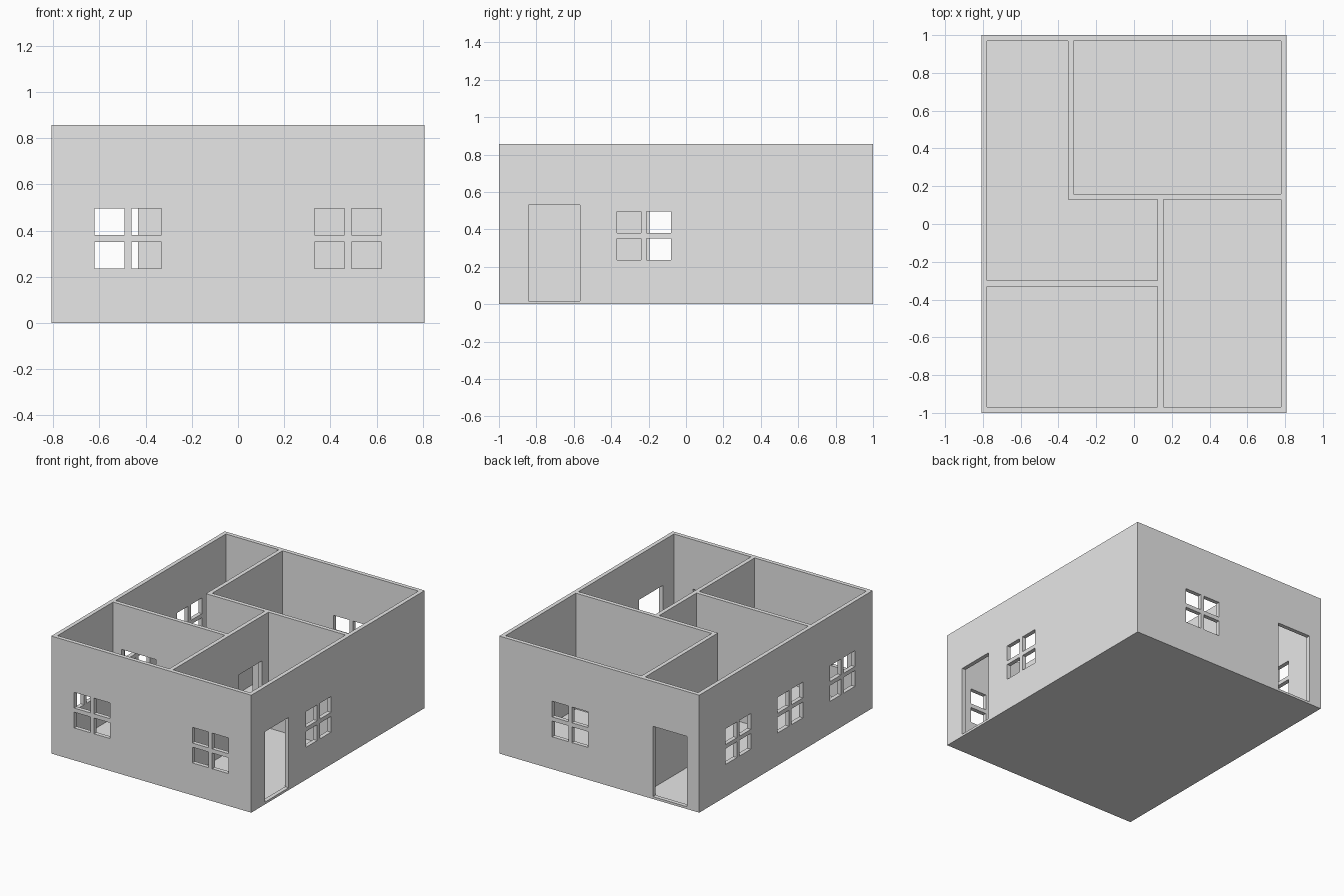
import bpy
import bmesh
from mathutils import Vector

if "Cube" in bpy.data.objects:
    bpy.data.objects.remove(bpy.data.objects["Cube"], do_unlink=True)

HALF_X, HALF_Y, HEIGHT = 0.807, 1.0, 0.857
WALL = 0.03
FLOOR, SILL, DOOR_TOP = 0.012, 0.017, 0.53
DOOR_WIDTH = 0.275
PANE_W, PANE_H, BAR, WINDOW_Z = 0.13, 0.115, 0.03, 0.366

# One plain grey for the whole building
grey = bpy.data.materials.new("plain_grey")
grey.use_nodes = True
grey.diffuse_color = (0.8, 0.8, 0.8, 1)
grey.node_tree.nodes["Principled BSDF"].inputs["Base Color"].default_value = (0.8, 0.8, 0.8, 1)


def add_prism(bm, outline, z0, z1):
    """Extrude a counter-clockwise floor outline between two heights."""
    face = bm.faces.new([bm.verts.new((x, y, z0)) for x, y in outline])
    result = bmesh.ops.extrude_face_region(bm, geom=[face])
    moved = [v for v in result["geom"] if isinstance(v, bmesh.types.BMVert)]
    bmesh.ops.translate(bm, verts=moved, vec=Vector((0, 0, z1 - z0)))


def rect(x0, x1, y0, y1):
    return [(x0, y0), (x1, y0), (x1, y1), (x0, y1)]


def make_object(name, bm):
    bmesh.ops.recalc_face_normals(bm, faces=bm.faces)
    mesh = bpy.data.meshes.new(name)
    bm.to_mesh(mesh)
    bm.free()
    mesh.materials.append(grey)
    obj = bpy.data.objects.new(name, mesh)
    bpy.context.collection.objects.link(obj)
    return obj


def cut_hole(bm, axis, wall, centre, width, z0, z1):
    """Cut through a wall that lies across the given axis."""
    across = (wall - WALL, wall + WALL)
    along = (centre - width / 2, centre + width / 2)
    sides = across + along if axis == "x" else along + across
    add_prism(bm, rect(*sides), z0, z1)


def door(bm, axis, wall, centre):
    cut_hole(bm, axis, wall, centre, DOOR_WIDTH, SILL, DOOR_TOP)


def window(bm, axis, wall, centre):
    for side in (-1, 1):
        for level in (-1, 1):
            mid = centre + side * (PANE_W + BAR) / 2
            z = WINDOW_Z + level * (PANE_H + BAR) / 2
            cut_hole(bm, axis, wall, mid, PANE_W, z - PANE_H / 2, z + PANE_H / 2)


# Solid block of the building
block = bmesh.new()
add_prism(block, rect(-HALF_X, HALF_X, -HALF_Y, HALF_Y), 0, HEIGHT)
house = make_object("house_walls_and_floor", block)

# Rooms, open at the top
in_x, in_y = HALF_X - WALL, HALF_Y - WALL
split_x, split_y, back_x, front_y = 0.14, 0.145, -0.335, -0.315
h = WALL / 2
rooms = bmesh.new()
hall = [(-in_x, front_y + h), (split_x - h, front_y + h), (split_x - h, split_y - h),
        (back_x - h, split_y - h), (back_x - h, in_y), (-in_x, in_y)]
for outline in (hall,
                rect(-in_x, split_x - h, -in_y, front_y - h),
                rect(split_x + h, in_x, -in_y, split_y - h),
                rect(back_x + h, in_x, split_y + h, in_y)):
    add_prism(rooms, outline, FLOOR, HEIGHT + 0.1)

# Doors and four-pane windows
holes = bmesh.new()
mid_x, mid_y = HALF_X - h, HALF_Y - h
door(holes, "x", mid_x, -0.705)
door(holes, "y", mid_y, -0.57)
door(holes, "x", split_x, -0.08)
door(holes, "y", front_y, -0.57)
door(holes, "y", split_y, -0.11)
for centre in (-0.477, 0.477):
    window(holes, "y", -mid_y, centre)
window(holes, "y", mid_y, 0.235)
window(holes, "x", mid_x, -0.225)
for centre in (-0.65, -0.05, 0.55):
    window(holes, "x", -mid_x, centre)

# Carve the block, then drop the cutters
cutters = [make_object("room_cutter", rooms), make_object("opening_cutter", holes)]
for cutter in cutters:
    cutter.hide_render = True
    mod = house.modifiers.new(cutter.name, "BOOLEAN")
    mod.operation = "DIFFERENCE"
    mod.solver = "EXACT"
    mod.object = cutter
bpy.context.view_layer.update()
carved = bpy.data.meshes.new_from_object(house.evaluated_get(bpy.context.evaluated_depsgraph_get()))
house.modifiers.clear()
house.data = carved
for cutter in cutters:
    bpy.data.objects.remove(cutter, do_unlink=True)
